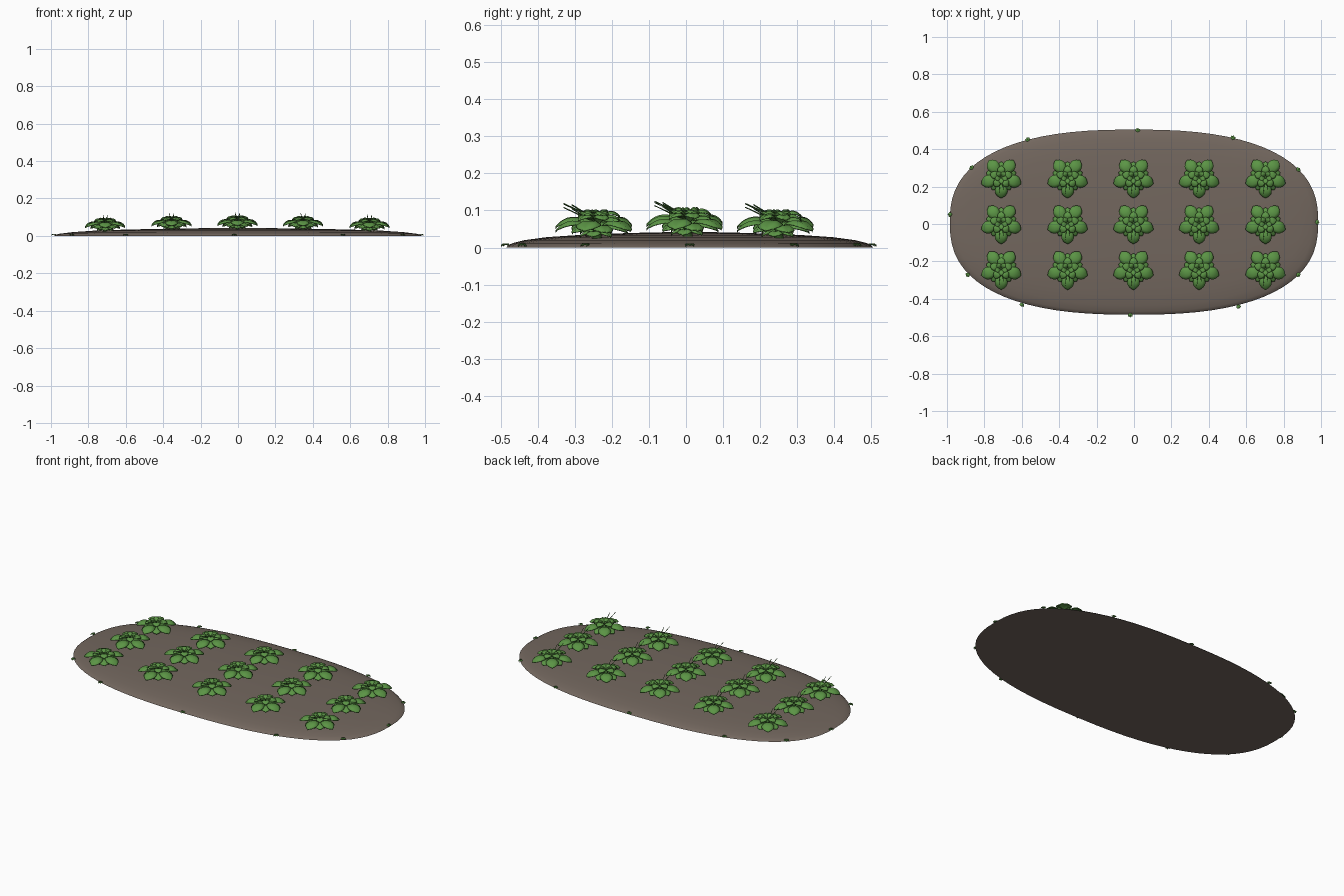
import bpy, bmesh, math
from mathutils import Vector, Matrix

if "Cube" in bpy.data.objects:
    bpy.data.objects.remove(bpy.data.objects["Cube"])


def material(name, rgb):
    m = bpy.data.materials.new(name)
    m.diffuse_color = (*rgb, 1)
    m.use_nodes = True
    m.node_tree.nodes["Principled BSDF"].inputs["Base Color"].default_value = m.diffuse_color
    return m


soil = material("soil_brown", (0.17, 0.135, 0.112))
green = material("leaf_green", (0.105, 0.30, 0.06))
dark = material("stem_dark_green", (0.05, 0.15, 0.03))


def finish(bm, name, mats):
    bmesh.ops.recalc_face_normals(bm, faces=bm.faces)
    for f in bm.faces:
        f.smooth = True
    me = bpy.data.meshes.new(name)
    bm.to_mesh(me)
    bm.free()
    for m in mats:
        me.materials.append(m)
    return me


def add(name, me, loc=(0, 0, 0), rot=0):
    ob = bpy.data.objects.new(name, me)
    ob.location = loc
    ob.rotation_euler.z = rot
    bpy.context.collection.objects.link(ob)
    return ob


# Soil mound: superellipse rings that follow a low dome profile
A, B, CY, P = 0.985, 0.495, 0.01, 2.5
PROFILE = [(1, 0), (0.99, 0.006), (0.965, 0.012), (0.9, 0.02), (0.78, 0.028),
           (0.6, 0.034), (0.4, 0.038), (0.2, 0.041)]


def outline(a, r=1.0):
    c, s = math.cos(a), math.sin(a)
    e = 2 / P
    return (A * r * math.copysign(abs(c) ** e, c),
            CY + B * r * math.copysign(abs(s) ** e, s))


def mound_height(x, y):
    r = (abs(x / A) ** P + abs((y - CY) / B) ** P) ** (1 / P)
    for (r1, z1), (r0, z0) in zip(PROFILE, PROFILE[1:]):
        if r >= r0:
            return z0 + (z1 - z0) * (r - r0) / (r1 - r0)
    return 0.042


bm = bmesh.new()
N = 72
rings = [[bm.verts.new((*outline(2 * math.pi * i / N, r), z)) for i in range(N)]
         for r, z in PROFILE]
for lo, hi in zip(rings, rings[1:]):
    for i in range(N):
        j = (i + 1) % N
        bm.faces.new((lo[i], lo[j], hi[j], hi[i]))
top = bm.verts.new((0, CY, 0.042))
for i in range(N):
    bm.faces.new((rings[-1][i], rings[-1][(i + 1) % N], top))
bm.faces.new(rings[0][::-1])
add("soil_mound", finish(bm, "soil_mound", [soil]))
bpy.context.view_layer.objects.active = bpy.data.objects["soil_mound"]
bpy.data.objects["soil_mound"].select_set(True)
bpy.ops.object.shade_smooth_by_angle(angle=math.radians(50))


# Closed leaf blade along a quadratic arc (radius, height) with drooping edges
def leaf(bm, angle, p0, p1, p2, width, droop, thick=0.003, nu=8, nv=4):
    rot = Matrix.Rotation(angle, 3, 'Z')
    sides = []
    for side in (0, 1):
        grid = []
        for i in range(nu + 1):
            t = i / nu
            r, z = [(1 - t) ** 2 * a + 2 * t * (1 - t) * b + t * t * c
                    for a, b, c in zip(p0, p1, p2)]
            w = width * (0.05 + 0.95 * math.sin(math.pi * t ** 1.2) ** 0.8 if 0 < t < 1 else 0.05)
            row = []
            for k in range(nv + 1):
                s = 2 * k / nv - 1
                zz = z - droop * s * s * w / width - (0.004 if k == nv // 2 else 0)
                row.append(bm.verts.new(rot @ Vector((r, s * w, zz - side * thick))))
            grid.append(row)
        sides.append(grid)
    up, dn = sides
    for i in range(nu):
        for k in range(nv):
            bm.faces.new((up[i][k], up[i + 1][k], up[i + 1][k + 1], up[i][k + 1]))
            bm.faces.new((dn[i][k], dn[i][k + 1], dn[i + 1][k + 1], dn[i + 1][k]))
        for k in (0, nv):
            bm.faces.new((up[i][k], up[i + 1][k], dn[i + 1][k], dn[i][k]))
    for i in (0, nu):
        for k in range(nv):
            bm.faces.new((up[i][k], up[i][k + 1], dn[i][k + 1], dn[i][k]))


# Thin tapered stem between two points
def stem(bm, a, b, r0, r1):
    a, b = Vector(a), Vector(b)
    d = b - a
    m = Matrix.Translation((a + b) / 2) @ d.to_track_quat('Z', 'Y').to_matrix().to_4x4()
    old = set(bm.faces)
    bmesh.ops.create_cone(bm, cap_ends=True, segments=6, radius1=r0, radius2=r1,
                          depth=d.length, matrix=m)
    for f in set(bm.faces) - old:
        f.material_index = 1


# Plant: star of five arching leaves, then smaller rings above and below
bm = bmesh.new()
START = math.radians(-90)
for i in range(5):
    a = START + i * math.tau / 5
    h = a + math.pi / 5
    leaf(bm, a, (0.01, 0.03), (0.075, 0.075), (0.112, 0.022), 0.034, 0.014)
    leaf(bm, h, (0.01, 0.025), (0.05, 0.055), (0.083, 0.017), 0.027, 0.012)
    leaf(bm, h, (0.004, 0.04), (0.035, 0.085), (0.062, 0.05), 0.021, 0.008)
    leaf(bm, a, (0.002, 0.045), (0.016, 0.078), (0.036, 0.064), 0.013, 0.005)
    leaf(bm, a, (0.004, 0.012), (0.03, 0.034), (0.046, 0.006), 0.02, 0.008, nu=6)
stem(bm, (0, 0, -0.008), (0, 0, 0.052), 0.014, 0.006)
for x, y, z in ((-0.012, -0.09, 0.083), (0.012, -0.068, 0.08)):
    stem(bm, (x * 0.4, -0.02, 0.05), (x, y, z), 0.002, 0.0012)
plant = finish(bm, "leafy_plant", [green, dark])
for ix, x in enumerate((-0.71, -0.355, -0.003, 0.348, 0.703)):
    for iy, y in enumerate((-0.24, 0.005, 0.25)):
        add(f"leafy_plant_{ix}_{iy}", plant, (x, y, mound_height(x, y)))

# Small sprouts tucked around the rim of the mound
bm = bmesh.new()
for k in (-0.8, 0.8, 0):
    leaf(bm, k, (-0.008, 0.004), (0.006, 0.014), (0.016, 0.004), 0.008, 0.002, 0.002, 4, 2)
sprout = finish(bm, "rim_sprout", [green])
RIM = [(0.98, 0.01), (0.88, 0.29), (0.53, 0.46), (0.02, 0.5), (-0.57, 0.45), (-0.87, 0.3),
       (-0.985, 0.05), (-0.89, -0.27), (-0.6, -0.43), (-0.02, -0.485), (0.56, -0.44), (0.88, -0.27)]
for i, (x, y) in enumerate(RIM):
    add(f"rim_sprout_{i}", sprout, (x * 0.995, y * 0.995, 0.004), math.atan2(y * 3, x))
